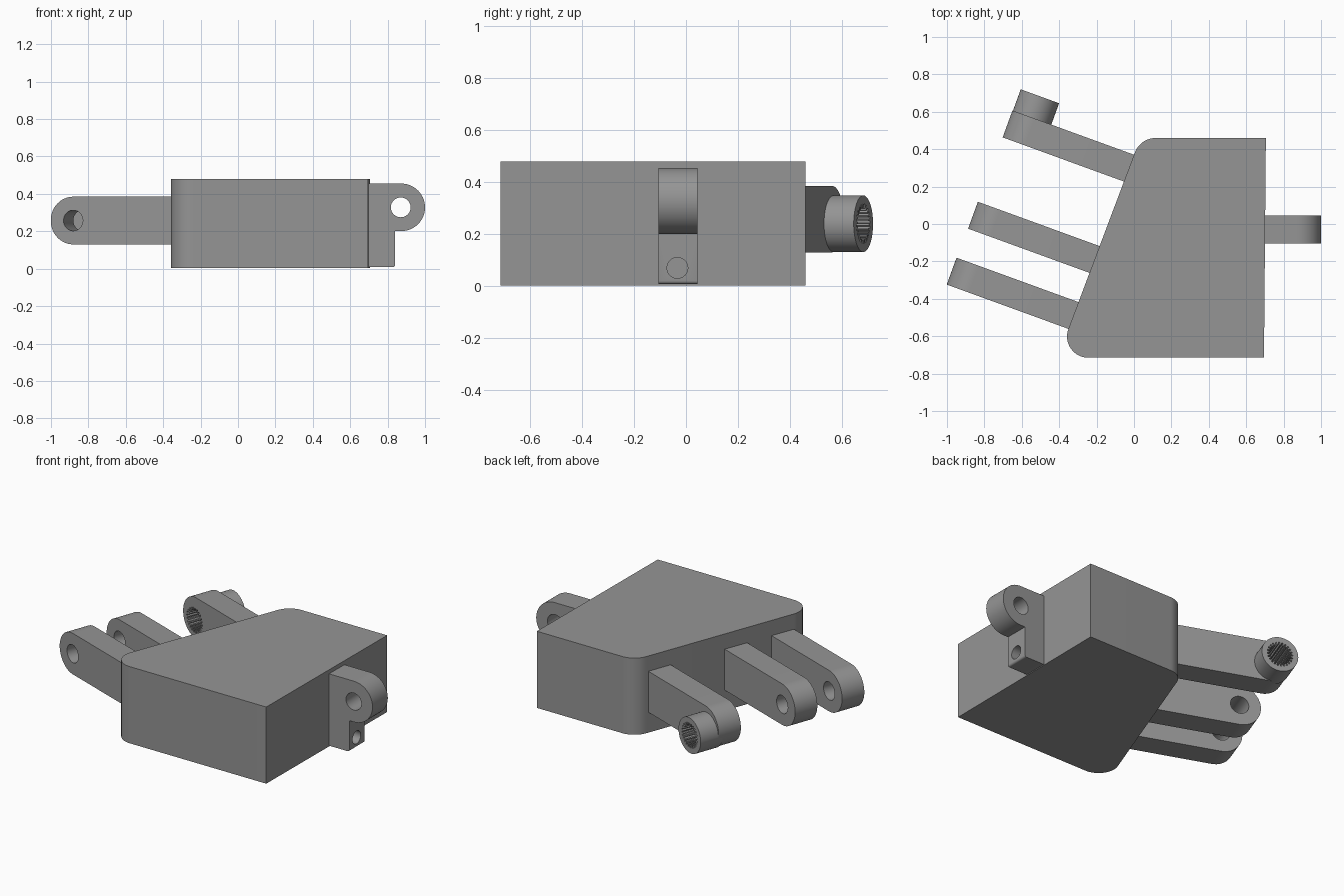
import bpy, bmesh, math
from mathutils import Matrix, Vector

if "Cube" in bpy.data.objects:
    bpy.data.objects.remove(bpy.data.objects["Cube"])

grey = bpy.data.materials.new("plain grey")
grey.diffuse_color = (0.30, 0.30, 0.30, 1)
grey.use_nodes = True
grey.node_tree.nodes["Principled BSDF"].inputs["Base Color"].default_value = grey.diffuse_color


def arc(cx, cy, r, a0, a1, n=20):
    """Points on an arc, angles in degrees."""
    return [(cx + r * math.cos(math.radians(a0 + (a1 - a0) * i / n)),
             cy + r * math.sin(math.radians(a0 + (a1 - a0) * i / n))) for i in range(n + 1)]


def circle(cx, cy, r, n=40):
    return arc(cx, cy, r, 0, 360, n)[:-1]


def frame(origin, a, b, c):
    """Matrix that maps profile axes a, b and extrusion axis c into space."""
    m = Matrix((a, b, c)).transposed().to_4x4()
    m.translation = origin
    return m


def prism(name, pts, d0, d1, m):
    """Extrude a closed profile from depth d0 to d1."""
    bm = bmesh.new()
    low = [bm.verts.new(m @ Vector((x, y, d0))) for x, y in pts]
    high = [bm.verts.new(m @ Vector((x, y, d1))) for x, y in pts]
    n = len(pts)
    bm.faces.new(low)
    bm.faces.new(high)
    for i in range(n):
        j = (i + 1) % n
        bm.faces.new((low[i], low[j], high[j], high[i]))
    bmesh.ops.recalc_face_normals(bm, faces=bm.faces)
    me = bpy.data.meshes.new(name)
    bm.to_mesh(me)
    bm.free()
    me.materials.append(grey)
    ob = bpy.data.objects.new(name, me)
    bpy.context.collection.objects.link(ob)
    return ob


def combine(ob, other, op):
    """Apply a boolean and drop the second object."""
    bpy.context.view_layer.objects.active = ob
    mod = ob.modifiers.new("bool", 'BOOLEAN')
    mod.operation, mod.solver, mod.object = op, 'EXACT', other
    bpy.ops.object.modifier_apply(modifier=mod.name)
    bpy.data.objects.remove(other, do_unlink=True)


def smooth(ob):
    bpy.ops.object.select_all(action='DESELECT')
    ob.select_set(True)
    bpy.context.view_layer.objects.active = ob
    bpy.ops.object.shade_smooth_by_angle(angle=math.radians(30))


X, Y, Z = Vector((1, 0, 0)), Vector((0, 1, 0)), Vector((0, 0, 1))

# Wedge-shaped body with two rounded corners
outline = ([(0.705, 0.46)] + arc(0.117, 0.34, 0.12, 90, 160, 14)
           + arc(-0.244, -0.601, 0.114, 160, 270, 20) + [(0.695, -0.715)])
body = prism("body", outline, 0.003, 0.48, frame(Vector(), X, Y, Z))
smooth(body)

# Three arms square to the slanted side
t = math.radians(20)
U = Vector((math.cos(t), -math.sin(t), 0))    # from tip towards the body
V = Vector((math.sin(t), math.cos(t), 0))     # across the arm
ZC, R, HALF = 0.2575, 0.1275, 0.0765
arm_profile = arc(R, ZC, R, 90, 270, 28) + [(0.71, ZC - R), (0.71, ZC + R)]
tips = {"front_arm": (-0.975, -0.252, 0), "middle_arm": (-0.861, 0.047, 0),
        "back_arm": (-0.676, 0.535, 0)}
for name, tip in tips.items():
    m = frame(Vector(tip), U, Z, V)
    arm = prism(name, arm_profile, -HALF, HALF, m)
    if name == "back_arm":
        # Round boss with a toothed bore
        boss = prism("boss", circle(0.112, 0.24, 0.109, 48), HALF - 0.03, 0.198, m)
        combine(arm, boss, 'UNION')
        teeth, bore = 24, []
        for i in range(teeth):
            for f, r in ((0, 0.062), (0.4, 0.062), (0.5, 0.077), (0.9, 0.077)):
                a = 2 * math.pi * (i + f) / teeth
                bore.append((0.112 + r * math.cos(a), 0.24 + r * math.sin(a)))
    else:
        bore = circle(R, ZC, 0.055)
    combine(arm, prism("bore", bore, -0.3, 0.3, m), 'DIFFERENCE')
    smooth(arm)

# Hinge lug on the right side: rounded ear over a small foot
side = frame(Vector((0, -0.03, 0)), X, Z, -Y)
lug_profile = ([(0.69, 0.455)] + arc(0.873, 0.328, 0.127, 90, -90, 28)
               + [(0.84, 0.201)] + arc(0.828, 0.02, 0.012, 0, -90, 4) + [(0.69, 0.008)])
lug = prism("hinge_lug", lug_profile, -0.075, 0.075, side)
combine(lug, prism("pin_hole", circle(0.87, 0.328, 0.053), -0.2, 0.2, side), 'DIFFERENCE')
end = frame(Vector(), Y, Z, X)
combine(lug, prism("foot_hole", circle(-0.033, 0.07, 0.04), 0.72, 0.95, end), 'DIFFERENCE')
smooth(lug)
